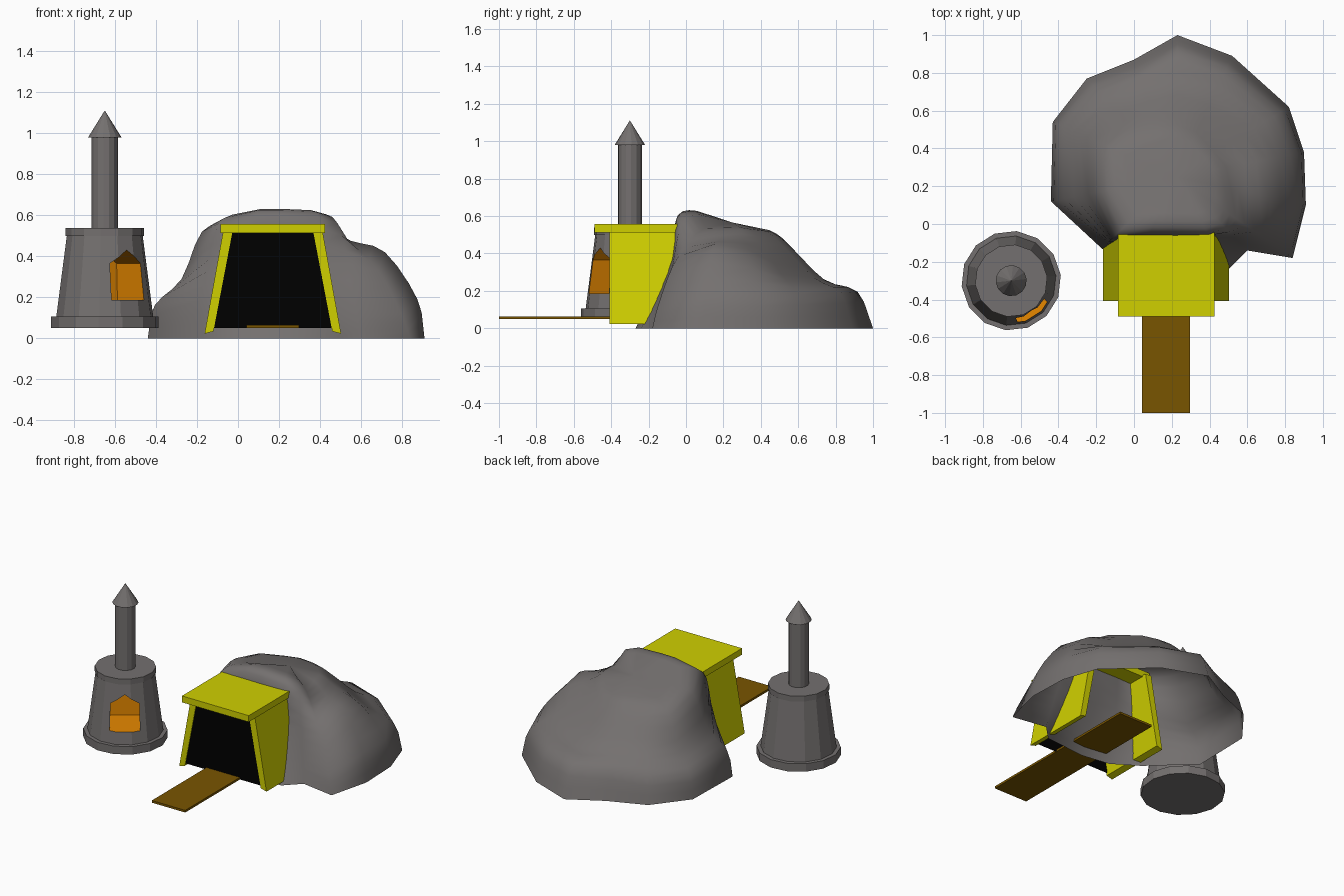
import bpy, bmesh, math
from mathutils import Vector, Matrix

if "Cube" in bpy.data.objects:
    bpy.data.objects.remove(bpy.data.objects["Cube"])


def material(name, rgb):
    m = bpy.data.materials.new(name)
    m.diffuse_color = (*rgb, 1)
    m.use_nodes = True
    m.node_tree.nodes["Principled BSDF"].inputs["Base Color"].default_value = m.diffuse_color
    return m


ROCK = material("rock grey", (0.175, 0.163, 0.16))
YELLOW = material("yellow timber", (0.63, 0.63, 0.0))
BROWN = material("brown plank", (0.19, 0.09, 0.0))
ORANGE = material("fire orange", (0.8, 0.25, 0.0))
BLACK = material("tunnel black", (0.0, 0.0, 0.0))


def add(name, verts, faces, *mats):
    me = bpy.data.meshes.new(name)
    me.from_pydata(verts, [], faces)
    for m in mats:
        me.materials.append(m)
    bm = bmesh.new()
    bm.from_mesh(me)
    bmesh.ops.recalc_face_normals(bm, faces=bm.faces)
    bm.to_mesh(me)
    bm.free()
    ob = bpy.data.objects.new(name, me)
    bpy.context.collection.objects.link(ob)
    return ob


def prism(name, outline, y0, y1, *mats):
    """Extrude an (x, z) outline along y."""
    n = len(outline)
    verts = [(x, y, z) for y in (y0, y1) for x, z in outline]
    faces = [tuple(range(n)), tuple(range(n, 2 * n))]
    faces += [(i, (i + 1) % n, n + (i + 1) % n, n + i) for i in range(n)]
    return add(name, verts, faces, *mats)


def rect(x0, x1, z0, z1):
    return [(x0, z0), (x1, z0), (x1, z1), (x0, z1)]


def lathe(name, profile, sides, *mats):
    """Closed turned solid around the furnace axis."""
    verts, faces = [], []
    for r, z in profile:
        for i in range(sides):
            a = math.tau * (i + 0.25) / sides
            verts.append((FX + r * math.cos(a), FY + r * math.sin(a), z))
    for k in range(len(profile) - 1):
        for i in range(sides):
            j = (i + 1) % sides
            faces.append((k * sides + i, k * sides + j, (k + 1) * sides + j, (k + 1) * sides + i))
    faces.append(tuple(range(sides)))
    faces.append(tuple(range(len(verts) - sides, len(verts))))
    return add(name, verts, faces, *mats)


# Furnace
FX, FY = -0.65, -0.3
lathe("furnace_base", [(0.264, 0.05), (0.264, 0.105)], 14, ROCK)
body = lathe("furnace_body", [(0.24, 0.09), (0.185, 0.51)], 14, ROCK, ORANGE)
lathe("furnace_rim", [(0.192, 0.5), (0.192, 0.538)], 14, ROCK)
lathe("chimney", [(0.064, 0.53), (0.064, 0.985)], 14, ROCK)
lathe("chimney_cap", [(0.082, 0.98), (0.001, 1.11)], 14, ROCK)

# Fire mouth cut deep into the furnace body, with orange walls
mouth = prism("mouth_cutter", [(-0.095, 0.187), (0.095, 0.187), (0.09, 0.365), (0, 0.43), (-0.09, 0.365)],
              -0.4, 0.03, ROCK, ORANGE)
for p in mouth.data.polygons:
    p.material_index = 1
mouth.data.transform(Matrix.Translation((FX, FY, 0)) @ Matrix.Rotation(math.radians(34), 4, 'Z'))
mod = body.modifiers.new("fire_mouth", 'BOOLEAN')
mod.operation = 'DIFFERENCE'
mod.solver = 'EXACT'
mod.object = mouth
bpy.context.view_layer.update()
cut = bpy.data.meshes.new_from_object(body.evaluated_get(bpy.context.evaluated_depsgraph_get()))
body.modifiers.clear()
body.data = cut
bpy.data.objects.remove(mouth)

# Mine entrance: roof slab, two leaning walls, dark opening
MX = 0.17
prism("entrance_roof", rect(MX - 0.255, MX + 0.255, 0.513, 0.557), -0.49, 0.05, YELLOW)
for side, name in ((-1, "left_wall"), (1, "right_wall")):
    leg = [(MX + side * d, z) for d, z in ((0.333, 0.022), (0.29, 0.034), (0.197, 0.52), (0.243, 0.52))]
    prism(name, leg, -0.408, 0.08, YELLOW)
prism("dark_opening", [(MX - 0.293, 0.05), (MX + 0.293, 0.05), (MX + 0.2, 0.513), (MX - 0.2, 0.513)],
      -0.404, -0.399, BLACK)

# Plank walkway running into the rock
prism("plank", rect(0.042, 0.297, 0.049, 0.064), -1.0, 0.22, BROWN)

# Rock mound: each row is a base point, then (fraction of base radius, height) up the slope
spokes = [
    (0.91, 0.10, .95, .19, .72, .42, .48, .475),
    (0.90, 0.38, .95, .18, .72, .38, .45, .48),
    (0.82, 0.62, .93, .18, .70, .29, .40, .46),
    (0.52, 0.89, .90, .19, .68, .27, .42, .44),
    (0.23, 1.00, .89, .195, .66, .255, .42, .43),
    (0.00, 0.87, .90, .19, .72, .28, .48, .45),
    (-.25, 0.77, .92, .17, .72, .29, .50, .45),
    (-.43, 0.54, .95, .16, .78, .26, .60, .46),
    (-.44, 0.12, .95, .16, .75, .29, .60, .52),
    (-.17, -.13, .93, .20, .88, .40, .80, .56),
    (0.00, -.24, .86, .15, .68, .40, .60, .60),
    (0.20, -.27, .88, .12, .65, .40, .57, .60),
    (0.50, -.24, .85, .15, .66, .38, .61, .59),
    (0.60, -.14, .93, .15, .82, .35, .70, .56),
    (0.84, -.18, .93, .12, .75, .33, .52, .47),
]
CENTRE = Vector((0.22, 0.25))
TOP = 0.565


def slope(row):
    """Smooth (fraction, height) curve from the base to near the summit."""
    f3, z3 = row[6], row[7]
    pts = [(1, 0), row[2:4], row[4:6], row[6:8], (f3 * 0.65, z3 * 0.5 + 0.5 * (0.655 if z3 > 0.55 else 0.60)),
           (0, TOP)]
    pts = [Vector(p) for p in pts]
    pts = [2 * pts[0] - pts[1]] + pts
    out = []
    for k in range(1, len(pts) - 2):
        p0, p1, p2, p3 = pts[k - 1:k + 3]
        for t in (0, 0.33, 0.67):
            out.append(0.5 * (2 * p1 + (p2 - p0) * t + (2 * p0 - 5 * p1 + 4 * p2 - p3) * t * t
                              + (3 * p1 - p0 - 3 * p2 + p3) * t ** 3))
    out.append(pts[-2])
    return out


verts, faces = [], []
for row in spokes:
    base = Vector(row[:2])
    for f, z in slope(row):
        p = CENTRE + (base - CENTRE) * f
        verts.append((p.x, p.y, max(z, 0)))
n, m = len(spokes), len(verts) // len(spokes)
verts.append((CENTRE.x, CENTRE.y, TOP))
for i in range(n):
    a, b = i * m, (i + 1) % n * m
    faces += [(a + k, b + k, b + k + 1, a + k + 1) for k in range(m - 1)]
    faces.append((a + m - 1, b + m - 1, n * m))
rock = add("rock_mound", verts, faces, ROCK)
for p in rock.data.polygons:
    p.use_smooth = True
